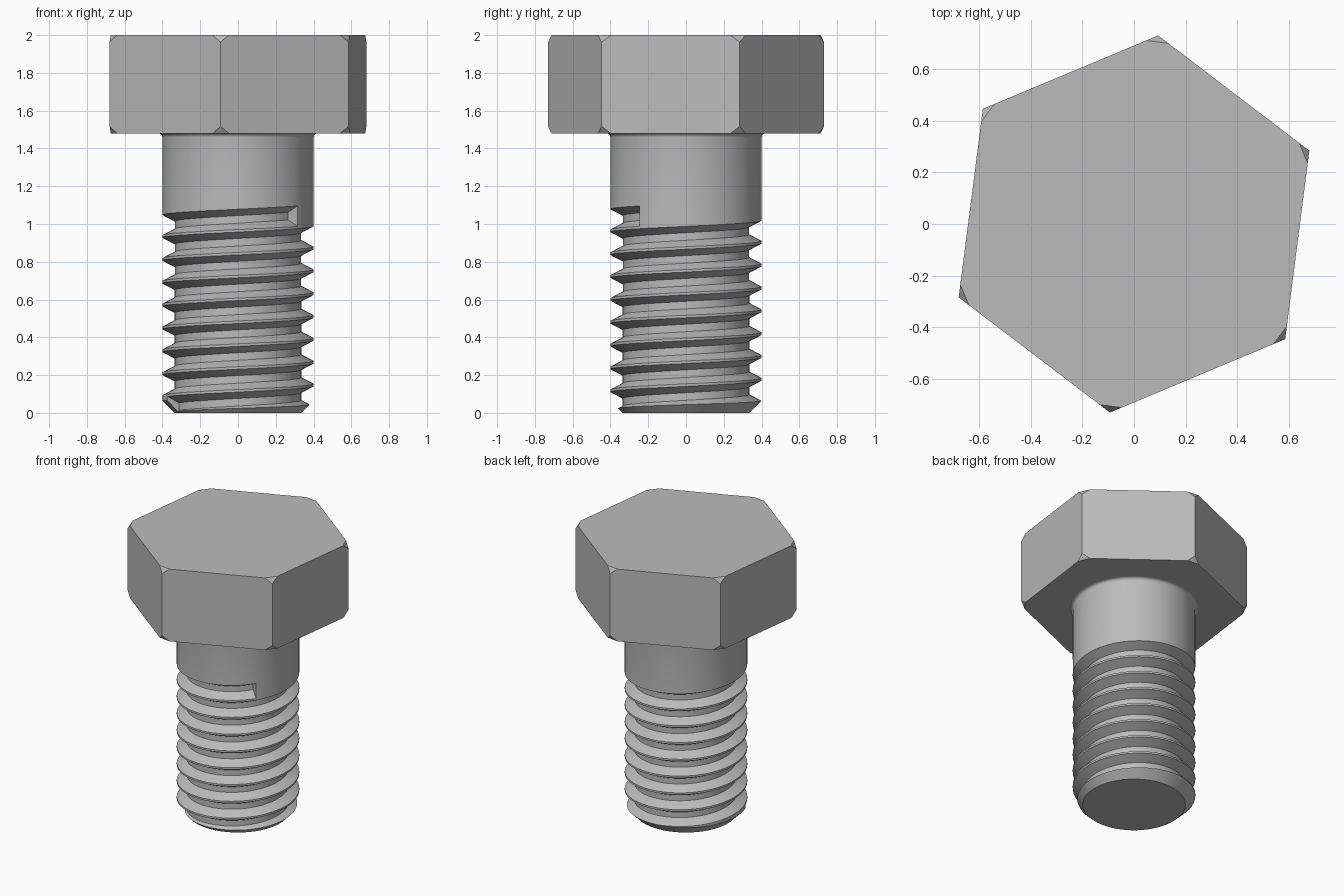
import bpy
import bmesh
from math import cos, sin, pi, radians
from mathutils import Matrix, Vector

cube = bpy.data.objects.get("Cube")
if cube:
    bpy.data.objects.remove(cube)

# Dimensions
HEAD_BOTTOM, HEAD_TOP, HEAD_RADIUS, HEAD_TURN = 1.48, 2.0, 0.737, radians(22.7)
SHANK, ROOT, FILLET = 0.4, 0.335, 0.022
PITCH, TURNS = 0.121, 8.337
THREAD_END, THREAD_TOP = radians(-37.8), 1.042
SEGMENTS = 72

# Single steel colour
steel = bpy.data.materials.new("steel_grey")
steel.use_nodes = True
colour = (0.5, 0.5, 0.5, 1)
steel.diffuse_color = colour
steel.node_tree.nodes["Principled BSDF"].inputs["Base Color"].default_value = colour


def make_object(name, bm):
    bmesh.ops.recalc_face_normals(bm, faces=bm.faces)
    mesh = bpy.data.meshes.new(name)
    bm.to_mesh(mesh)
    bm.free()
    mesh.materials.append(steel)
    obj = bpy.data.objects.new(name, mesh)
    bpy.context.collection.objects.link(obj)
    return obj


def polar(radius, angle, z):
    return Vector((radius * cos(angle), radius * sin(angle), z))


def activate(obj):
    bpy.ops.object.select_all(action='DESELECT')
    obj.select_set(True)
    bpy.context.view_layer.objects.active = obj


# Hexagonal head, each corner clipped at top and bottom
clip, clip_height = 0.025, 0.037
bm = bmesh.new()
for i in range(6):
    angle = HEAD_TURN + i * pi / 3
    corner = polar(HEAD_RADIUS, angle, 0)
    for z, inward in ((HEAD_TOP, -1), (HEAD_BOTTOM, 1)):
        bm.verts.new(corner + Vector((0, 0, z + inward * clip_height)))
        for side in (-1, 1):
            along = polar(2 * clip, angle + side * 2 * pi / 3, z)
            bm.verts.new(corner + along)
bmesh.ops.convex_hull(bm, input=bm.verts)
bmesh.ops.dissolve_limit(bm, angle_limit=radians(1), verts=bm.verts, edges=bm.edges)
make_object("hex_head", bm)

# Shank lathed from a profile: tip chamfer, plain side, fillet under the head
profile = [(0, 0), (ROOT, 0), (SHANK, SHANK - ROOT)]
for i in range(6):
    a = i / 5 * pi / 2
    profile.append((SHANK + FILLET * (1 - cos(a)), HEAD_BOTTOM - FILLET * (1 - sin(a))))
profile += [(SHANK + FILLET, HEAD_BOTTOM + 0.03), (0, HEAD_BOTTOM + 0.03)]
bm = bmesh.new()
points = [bm.verts.new((r, 0, z)) for r, z in profile]
edges = [bm.edges.new(pair) for pair in zip(points, points[1:])]
bmesh.ops.spin(bm, geom=points + edges, cent=(0, 0, 0), axis=(0, 0, 1),
               angle=2 * pi, steps=SEGMENTS)
bmesh.ops.remove_doubles(bm, verts=bm.verts, dist=0.0001)
shank = make_object("threaded_shank", bm)

# Helical groove cutter, swept down from the blunt upper end
section = [(ROOT, 0.02), (SHANK + 0.006, 0.057), (SHANK + 0.006, -0.057), (ROOT, -0.02)]
bm = bmesh.new()
steps = round(TURNS * SEGMENTS)
rings = []
for i in range(steps + 1):
    turn = TURNS * i / steps
    rings.append([bm.verts.new(polar(r, THREAD_END - turn * 2 * pi,
                                     THREAD_TOP - turn * PITCH + dz))
                  for r, dz in section])
for a, b in zip(rings, rings[1:]):
    for k in range(4):
        n = (k + 1) % 4
        bm.faces.new((a[k], a[n], b[n], b[k]))
bm.faces.new(rings[0])
bm.faces.new(rings[-1])
bmesh.ops.triangulate(bm, faces=bm.faces)
cutter = make_object("thread_cutter", bm)
cutter.hide_render = True

# Cut the thread, then drop the cutter
cut = shank.modifiers.new("thread", 'BOOLEAN')
cut.operation = 'DIFFERENCE'
cut.solver = 'EXACT'
cut.object = cutter
activate(shank)
bpy.ops.object.modifier_apply(modifier=cut.name)
bpy.data.objects.remove(cutter)
bpy.ops.object.shade_smooth_by_angle(angle=radians(25))
